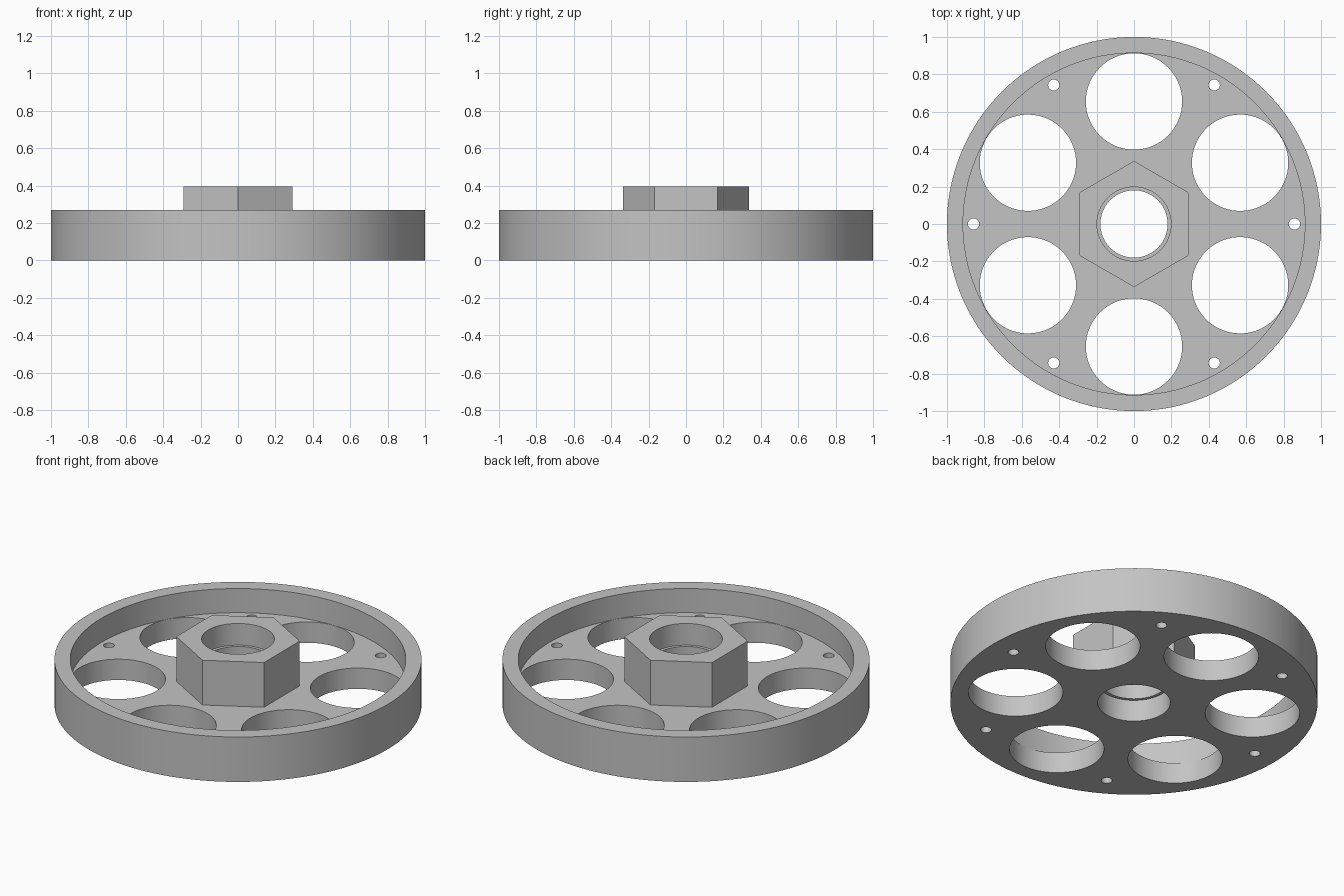
import bpy
import math

if "Cube" in bpy.data.objects:
    bpy.data.objects.remove(bpy.data.objects["Cube"], do_unlink=True)

RIM_TOP, FLOOR_TOP, HUB_TOP = 0.27, 0.125, 0.394
SEAT_DEPTH = 0.13

grey = bpy.data.materials.new("plain grey")
grey.use_nodes = True
colour = (0.55, 0.55, 0.55, 1)
grey.diffuse_color = colour
grey.node_tree.nodes["Principled BSDF"].inputs["Base Color"].default_value = colour


def cylinder(name, radius, bottom, top, sides=64, x=0, y=0, turn=0):
    bpy.ops.mesh.primitive_cylinder_add(
        vertices=sides, radius=radius, depth=top - bottom,
        location=(x, y, (bottom + top) / 2), rotation=(0, 0, turn))
    obj = bpy.context.object
    obj.name = name
    obj.data.materials.append(grey)
    return obj


def combine(target, other, operation):
    """Apply a boolean to the target and discard the helper."""
    mod = target.modifiers.new(operation.title(), 'BOOLEAN')
    mod.operation = operation
    mod.solver = 'EXACT'
    mod.object = other
    bpy.context.view_layer.objects.active = target
    bpy.ops.object.modifier_apply(modifier=mod.name)
    bpy.data.objects.remove(other, do_unlink=True)


# Dished wheel: solid disc with a recess that leaves rim and floor
wheel = cylinder("wheel", 1.0, 0, RIM_TOP, 128)
combine(wheel, cylinder("recess", 0.914, FLOOR_TOP, 0.5, 128), 'DIFFERENCE')

# Hexagonal hub with points facing front and back
combine(wheel, cylinder("hub", 0.337, FLOOR_TOP / 2, HUB_TOP, 6), 'UNION')

# Six lightening holes, with six small bolt holes between them
for i in range(6):
    for name, radius, distance, offset, sides in (
            ("lightening_hole", 0.2575, 0.655, 30, 64),
            ("bolt_hole", 0.03, 0.858, 0, 24)):
        a = math.radians(offset + 60 * i)
        combine(wheel, cylinder(name, radius, -0.1, 0.2, sides,
                                distance * math.cos(a), distance * math.sin(a), a),
                'DIFFERENCE')

# Through bore with a bearing seat at each end
combine(wheel, cylinder("bore", 0.18, -0.1, 0.5), 'DIFFERENCE')
combine(wheel, cylinder("lower_seat", 0.198, -0.1, SEAT_DEPTH), 'DIFFERENCE')
combine(wheel, cylinder("upper_seat", 0.198, HUB_TOP - SEAT_DEPTH, 0.5), 'DIFFERENCE')

# Smooth round walls, crisp rims
bpy.ops.object.select_all(action='DESELECT')
wheel.select_set(True)
bpy.context.view_layer.objects.active = wheel
bpy.ops.object.shade_smooth_by_angle(angle=math.radians(30))
